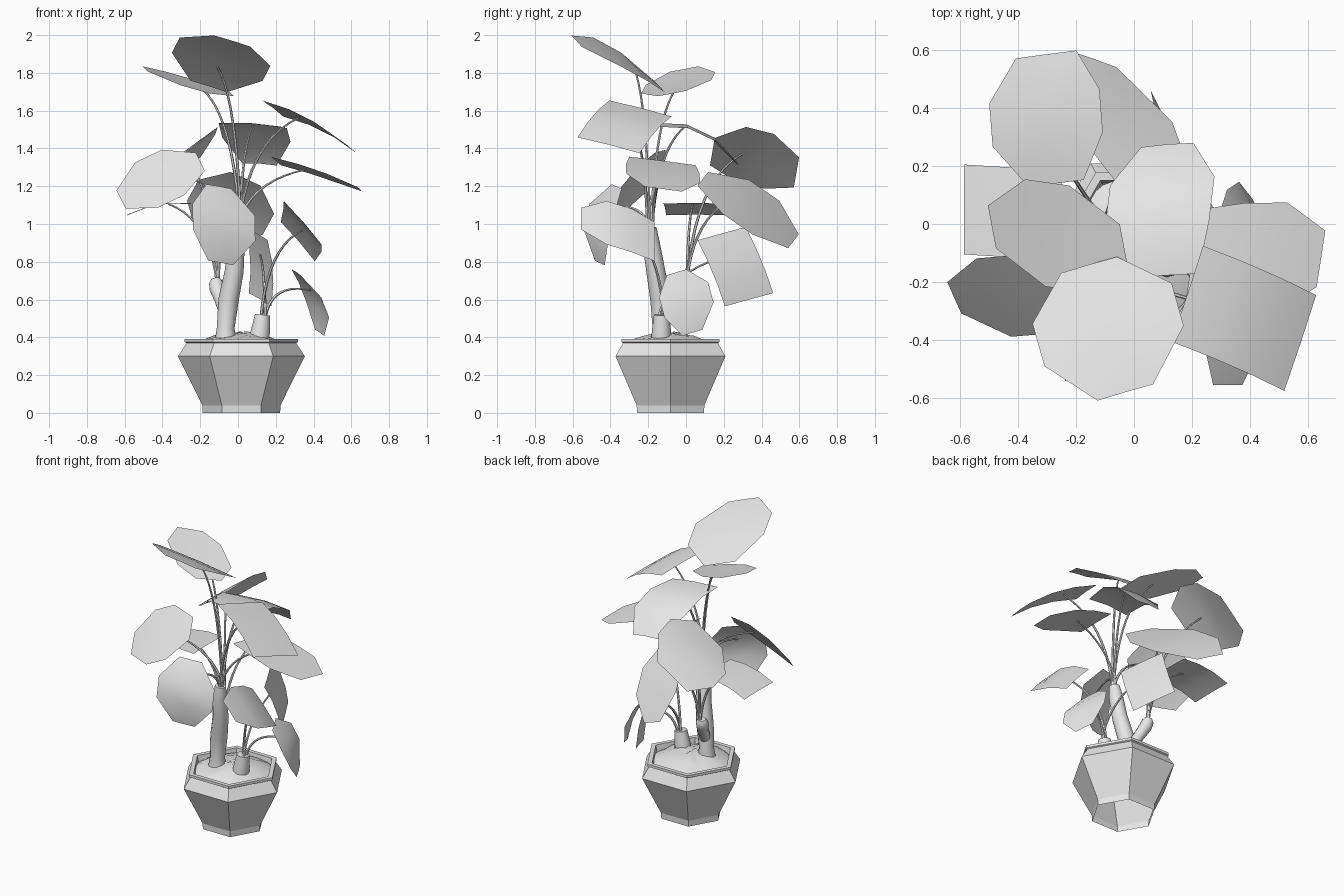
import bpy
import bmesh
import math
import random
from mathutils import Vector

cube = bpy.data.objects.get("Cube")
if cube:
    bpy.data.objects.remove(cube, do_unlink=True)

random.seed(4)
POT_CENTRE = Vector((.018, -.082, 0))

# One shared colour
grey = bpy.data.materials.new("plain_grey")
grey.use_nodes = True
colour = (.8, .8, .8, 1)
grey.diffuse_color = colour
grey.node_tree.nodes["Principled BSDF"].inputs["Base Color"].default_value = colour


def add_object(name, data):
    obj = bpy.data.objects.new(name, data)
    bpy.context.collection.objects.link(obj)
    data.materials.append(grey)
    return obj


def finish_mesh(name, bm, smooth):
    bmesh.ops.recalc_face_normals(bm, faces=bm.faces)
    for face in bm.faces:
        face.smooth = smooth
    mesh = bpy.data.meshes.new(name)
    bm.to_mesh(mesh)
    bm.free()
    return add_object(name, mesh)


def lathe(name, profile, sides, smooth=False, jitter=0, top_cap=False):
    """Spin a (radius, height) profile around the pot centre."""
    bm = bmesh.new()
    rings = []
    for radius, height in profile:
        ring = []
        for i in range(sides):
            angle = math.tau * i / sides
            lift = random.uniform(-jitter, jitter)
            offset = Vector((radius * math.cos(angle), radius * math.sin(angle), height + lift))
            ring.append(bm.verts.new(POT_CENTRE + offset))
        rings.append(ring)
    for low, high in zip(rings, rings[1:]):
        for i in range(sides):
            j = (i + 1) % sides
            bm.faces.new((low[i], low[j], high[j], high[i]))
    if top_cap:
        bm.faces.new(rings[-1])
    return finish_mesh(name, bm, smooth)


def tube(name, points, radii, roundness):
    """Round tube through the points, turned into a mesh."""
    curve = bpy.data.curves.new(name, "CURVE")
    curve.dimensions = "3D"
    curve.bevel_depth = 1
    curve.bevel_resolution = roundness
    curve.use_fill_caps = True
    spline = curve.splines.new("POLY")
    spline.points.add(len(points) - 1)
    for target, point, radius in zip(spline.points, points, radii):
        target.co = (*point, 1)
        target.radius = radius
    obj = add_object(name, curve)
    bpy.ops.object.select_all(action="DESELECT")
    obj.select_set(True)
    bpy.context.view_layer.objects.active = obj
    bpy.ops.object.convert(target="MESH")
    bpy.ops.object.shade_smooth_by_angle(angle=math.radians(50))


def stem(name, start, end):
    """Thin stalk that leaves its shoot upward and arches over to the leaf."""
    reach = end - start
    bend = start + Vector((reach.x * .15, reach.y * .15, max(.18, reach.z * .8)))
    steps = 10
    points = []
    for i in range(steps + 1):
        t = i / steps
        points.append(start * (1 - t) ** 2 + bend * 2 * t * (1 - t) + end * t * t)
    tube(name, points, [.009 - .004 * i / steps for i in range(steps + 1)], 1)


# Relative blade widths from base to tip
OVAL = (.4, 1, 1, .4)
BROAD = (.5, 1, 1, .55)
BLUNT = (.9, 1, 1, .5)
SQUARE = (1, 1, 1, 1)


def leaf(name, shoot, base, tip, side, bulge, widths=OVAL):
    """Bent blade from base to tip; side is the half-width vector."""
    base, tip, side = Vector(base), Vector(tip), Vector(side)
    normal = (tip - base).cross(side).normalized()
    if normal.z < 0:
        normal = -normal

    def surface(u, v):
        arch = bulge * (4 * u * (1 - u) - .15 * abs(v))
        return base.lerp(tip, u) + side * v + normal * arch

    bm = bmesh.new()
    rows = []
    for i, width in enumerate(widths):
        u = i / (len(widths) - 1)
        rows.append([bm.verts.new(surface(u, width * v)) for v in (-1, 0, 1)])
    for near, far in zip(rows, rows[1:]):
        for k in range(2):
            bm.faces.new((near[k], near[k + 1], far[k + 1], far[k]))
    finish_mesh(name + "_leaf", bm, True)

    # Stalk, ending just under the blade
    spread = Vector((random.uniform(-.015, .015), random.uniform(-.015, .015), 0))
    stem(name + "_stem", shoot + spread, surface(.34, 0) - normal * .006)


# Six-sided hollow pot with foot, shoulder and rim
lathe("pot", [(.205, 0), (.207, .04), (.336, .3), (.29, .37), (.3, .375),
              (.3, .392), (.268, .392), (.258, .34)], 6)

# Loose mound of soil
lathe("soil", [(.25, .36), (.21, .38), (.14, .405), (.07, .42), (.02, .425)],
      18, True, .008, True)

# Woody shoots
tube("main_trunk",
     [(-.065, -.13, .37), (-.065, -.13, .45), (-.05, -.135, .6),
      (-.02, -.16, .75), (-.01, -.185, .9), (0, -.19, .98)],
     [.06, .047, .054, .05, .046, .034], 4)
tube("side_branch",
     [(-.06, -.12, .52), (-.09, -.06, .6), (-.112, -.02, .66), (-.116, -.005, .69), (-.118, 0, .71)],
     [.036, .035, .04, .037, .024], 4)
tube("small_stump", [(.11, -.13, .38), (.12, -.13, .44), (.13, -.13, .52)],
     [.055, .05, .04], 4)

trunk_top = Vector((0, -.19, .96))
branch_top = Vector((-.115, 0, .69))
stump_top = Vector((.13, -.13, .51))

# Leaves on the main trunk
leaf("crown", trunk_top, (-.155, -.14, 1.73), (-.03, -.58, 1.97), (.24, .07, -.075), .035)
leaf("upper_right", trunk_top, (-.035, -.075, 1.69), (-.49, -.01, 1.82), (-.035, .185, .035), -.01)
leaf("centre", trunk_top, (.06, -.18, 1.535), (.115, .275, 1.32), (.18, .015, -.01), .08, BLUNT)
leaf("upper_left", trunk_top, (.185, -.24, 1.615), (.575, -.41, 1.42),
     (.055, .165, -.042), .025, SQUARE)
leaf("middle_left", trunk_top, (.2, -.125, 1.335), (.645, -.12, 1.185), (.03, .195, -.025), .01, BLUNT)
leaf("middle_right", trunk_top, (-.2, -.22, 1.33), (-.62, -.255, 1.13), (-.06, .135, .12), .02)
leaf("front", trunk_top, (-.1, -.37, 1.2), (-.09, -.46, .795), (.165, .065, -.03), .07)

# Leaves on the side branch
leaf("back_right", branch_top, (-.27, .14, 1.385), (-.305, .585, 1.275), (.19, .025, .145), .035, BROAD)
leaf("back", branch_top, (.04, .09, 1.24), (-.14, .57, .91), (.2, -.07, -.09), .03)
leaf("low_right", branch_top, (-.25, .03, 1.11), (-.587, .05, 1.05), (0, .155, 0), .025, SQUARE)

# Leaves on the small stump
leaf("front_left", stump_top, (.32, -.165, .91), (.325, -.555, 1.03), (.1, 0, -.115), .035, BLUNT)
leaf("low_back", stump_top, (.1, .19, .95), (.12, .335, .6), (-.06, .128, .035), .02, SQUARE)
leaf("low_left", stump_top, (.31, -.05, .745), (.435, .035, .425), (-.06, .13, .04), .045)
